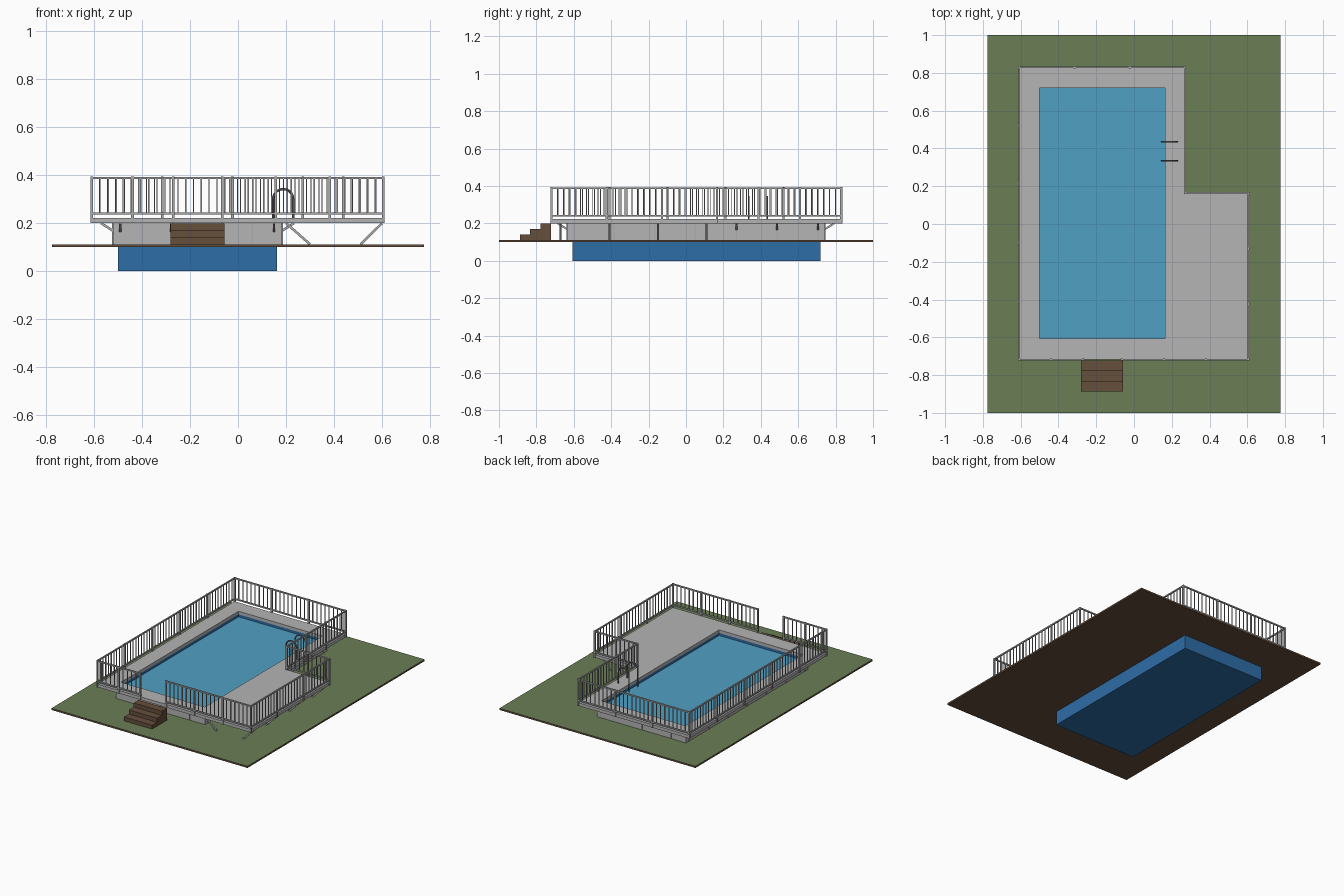
import bpy, bmesh, math
from mathutils import Vector, Matrix

if "Cube" in bpy.data.objects:
    bpy.data.objects.remove(bpy.data.objects["Cube"], do_unlink=True)


def material(name, *rgb):
    m = bpy.data.materials.new(name)
    m.use_nodes = True
    m.diffuse_color = (*rgb, 1)
    m.node_tree.nodes["Principled BSDF"].inputs["Base Color"].default_value = (*rgb, 1)
    return m


grass = material("grass green", 0.145, 0.21, 0.092)
wood = material("earth brown", 0.13, 0.077, 0.046)
water = material("water blue", 0.08, 0.35, 0.54)
liner = material("liner blue", 0.027, 0.155, 0.39)
deck_grey = material("deck grey", 0.46, 0.46, 0.46)
metal = material("rail grey", 0.42, 0.42, 0.43)
steel = material("ladder grey", 0.17, 0.17, 0.18)


def finish(bm, name, *mats):
    mesh = bpy.data.meshes.new(name)
    bm.to_mesh(mesh)
    bm.free()
    for m in mats:
        mesh.materials.append(m)
    obj = bpy.data.objects.new(name, mesh)
    bpy.context.collection.objects.link(obj)
    return obj


def box(bm, lo, hi):
    lo, hi = Vector(lo), Vector(hi)
    mat = Matrix.Translation((lo + hi) / 2) @ Matrix.Diagonal((*(hi - lo), 1))
    bmesh.ops.create_cube(bm, size=1, matrix=mat)


def bar(bm, p, q, w):
    p, q = Vector(p), Vector(q)
    d = q - p
    rot = d.to_track_quat('Z', 'Y').to_matrix().to_4x4()
    mat = Matrix.Translation((p + q) / 2) @ rot @ Matrix.Diagonal((w, w, d.length, 1))
    bmesh.ops.create_cube(bm, size=1, matrix=mat)


def rect(x0, x1, y0, y1):
    return [(x0, y0), (x1, y0), (x1, y1), (x0, y1)]


def slab(name, loops, z0, z1, *mats):
    """Flat plate with holes, extruded between two heights."""
    cu = bpy.data.curves.new(name, 'CURVE')
    cu.dimensions, cu.fill_mode, cu.extrude = '2D', 'BOTH', (z1 - z0) / 2
    for loop in loops:
        sp = cu.splines.new('POLY')
        sp.points.add(len(loop) - 1)
        for pt, (x, y) in zip(sp.points, loop):
            pt.co = (x, y, 0, 1)
        sp.use_cyclic_u = True
    tmp = bpy.data.objects.new(name, cu)
    mesh = bpy.data.meshes.new_from_object(tmp)
    bpy.data.objects.remove(tmp)
    bm = bmesh.new()
    bm.from_mesh(mesh)
    bmesh.ops.remove_doubles(bm, verts=bm.verts, dist=0.0005)
    bmesh.ops.recalc_face_normals(bm, faces=bm.faces)
    bmesh.ops.translate(bm, verts=bm.verts, vec=(0, 0, (z0 + z1) / 2))
    for f in bm.faces:
        f.material_index = 0
        f.smooth = False
    bpy.data.meshes.remove(mesh)
    return finish(bm, name, *mats)


GROUND, UNDER, DECK = 0.112, 0.2, 0.222
X0, X1, XM = -0.608, 0.605, 0.27          # deck outline
Y0, Y1, YM = -0.718, 0.83, 0.165
PX0, PX1, PY0, PY1 = -0.5, 0.163, -0.607, 0.72   # pool
WX0, WX1, WY0, WY1 = -0.52, 0.183, -0.635, 0.742  # pool wall

# Ground: grass on top, earth on the sides and below
bm = bmesh.new()
box(bm, (-0.775, -1, 0.1), (0.775, 1, GROUND))
for f in bm.faces:
    f.material_index = 0 if f.normal.z > 0.5 else 1
finish(bm, "ground", grass, wood)

# Water body: light surface, darker basin
bm = bmesh.new()
box(bm, (PX0, PY0, 0), (PX1, PY1, 0.182))
for f in bm.faces:
    f.material_index = 0 if f.normal.z > 0.5 else 1
finish(bm, "pool_basin", water, liner)

# Pool wall with liner on the inside
wall = slab("pool_wall", [rect(WX0, WX1, WY0, WY1), rect(PX0, PX1, PY0, PY1)],
            GROUND, UNDER, deck_grey, liner)
for f in wall.data.polygons:
    c = f.center
    inside = WX0 + .01 < c.x < WX1 - .01 and WY0 + .01 < c.y < WY1 - .01
    f.material_index = int(inside and abs(f.normal.z) < 0.5)

# L-shaped deck around the pool
outline = [(X0, Y0), (X1, Y0), (X1, YM), (XM, YM), (XM, Y1), (X0, Y1)]
slab("deck", [outline, rect(PX0, PX1, PY0, PY1)], UNDER, DECK, deck_grey)

# Wall ribs and short diagonal deck braces
ribs, braces = bmesh.new(), bmesh.new()
for y in (-0.6, -0.383, -0.167, 0.05, 0.27, 0.487, 0.705):
    for x, side in ((WX0, -1), (WX1, 1)):
        bar(ribs, (x, y, GROUND), (x, y, UNDER), 0.008)
        if side < 0 or y > YM:
            bar(braces, (x, y, 0.168), (x + side * 0.05, y, UNDER), 0.01)
for x in (-0.49, -0.277, -0.063, 0.15):
    for y, side in ((WY0, -1), (WY1, 1)):
        bar(braces, (x, y, 0.168), (x, y + side * 0.05, UNDER), 0.01)
for x in (-0.4, -0.17, 0.06):
    for y in (WY0, WY1):
        bar(ribs, (x, y, GROUND), (x, y, UNDER), 0.008)
finish(ribs, "wall_ribs", metal)
finish(braces, "deck_braces", metal)

# Slanted legs under the wide part of the deck
bm = bmesh.new()
for y in (-0.67, -0.41, -0.15, 0.11):
    bar(bm, (0.2, y, UNDER), (0.3, y, GROUND), 0.01)
    bar(bm, (0.6, y, UNDER), (0.51, y, GROUND), 0.01)
finish(bm, "deck_legs", metal)

# Railing: posts, two rails and balusters, open at the stairs
TOP, LOW = 0.388, 0.24
posts, rails, balusters = bmesh.new(), bmesh.new(), bmesh.new()
path = [(-0.066, Y0)] + outline[1:] + [(X0, Y0), (-0.27, Y0)]
placed = set()
for a, b in zip(path, path[1:]):
    a, b = Vector((*a, 0)), Vector((*b, 0))
    length = (b - a).length
    for z in (TOP, LOW):
        up = Vector((0, 0, z))
        bar(rails, a + up, b + up, 0.009)
    n = math.ceil(length / 0.315)
    for i in range(n + 1):
        p = a.lerp(b, i / n)
        key = (round(p.x, 2), round(p.y, 2))
        if key not in placed:
            placed.add(key)
            bar(posts, (p.x, p.y, UNDER), (p.x, p.y, TOP + 0.006), 0.011)
    per = round(length / n / 0.032)
    for i in range(n * per):
        if i % per:
            p = a.lerp(b, i / (n * per))
            bar(balusters, (p.x, p.y, LOW), (p.x, p.y, TOP), 0.005)
finish(posts, "railing_posts", metal)
finish(rails, "railing_rails", metal)
finish(balusters, "railing_balusters", metal)

# Stairs
bm = bmesh.new()
for i in range(3):
    box(bm, (-0.28, -0.888 + i * 0.055, GROUND), (-0.057, -0.833 + i * 0.055, 0.14 + i * 0.029))
finish(bm, "stairs", wood)

# Ladder: two hoops and submerged rungs
cu = bpy.data.curves.new("ladder", 'CURVE')
cu.dimensions, cu.bevel_depth, cu.bevel_resolution = '3D', 0.005, 1
arch = [(0.188 - 0.042 * math.cos(t), 0.3 + 0.042 * math.sin(t))
        for t in (math.pi * i / 10 for i in range(11))]
for y in (0.335, 0.435):
    pts = [(0.146, y, 0.12)] + [(x, y, z) for x, z in arch] + [(0.23, y, DECK)]
    sp = cu.splines.new('POLY')
    sp.points.add(len(pts) - 1)
    for p, co in zip(sp.points, pts):
        p.co = (*co, 1)
for z in (0.135, 0.165):
    sp = cu.splines.new('POLY')
    sp.points.add(1)
    for p, y in zip(sp.points, (0.335, 0.435)):
        p.co = (0.146, y, z, 1)
cu.materials.append(steel)
ladder = bpy.data.objects.new("ladder", cu)
bpy.context.collection.objects.link(ladder)
bpy.ops.object.select_all(action='DESELECT')
ladder.select_set(True)
bpy.context.view_layer.objects.active = ladder
bpy.ops.object.convert(target='MESH')
bpy.ops.object.shade_smooth_by_angle()
